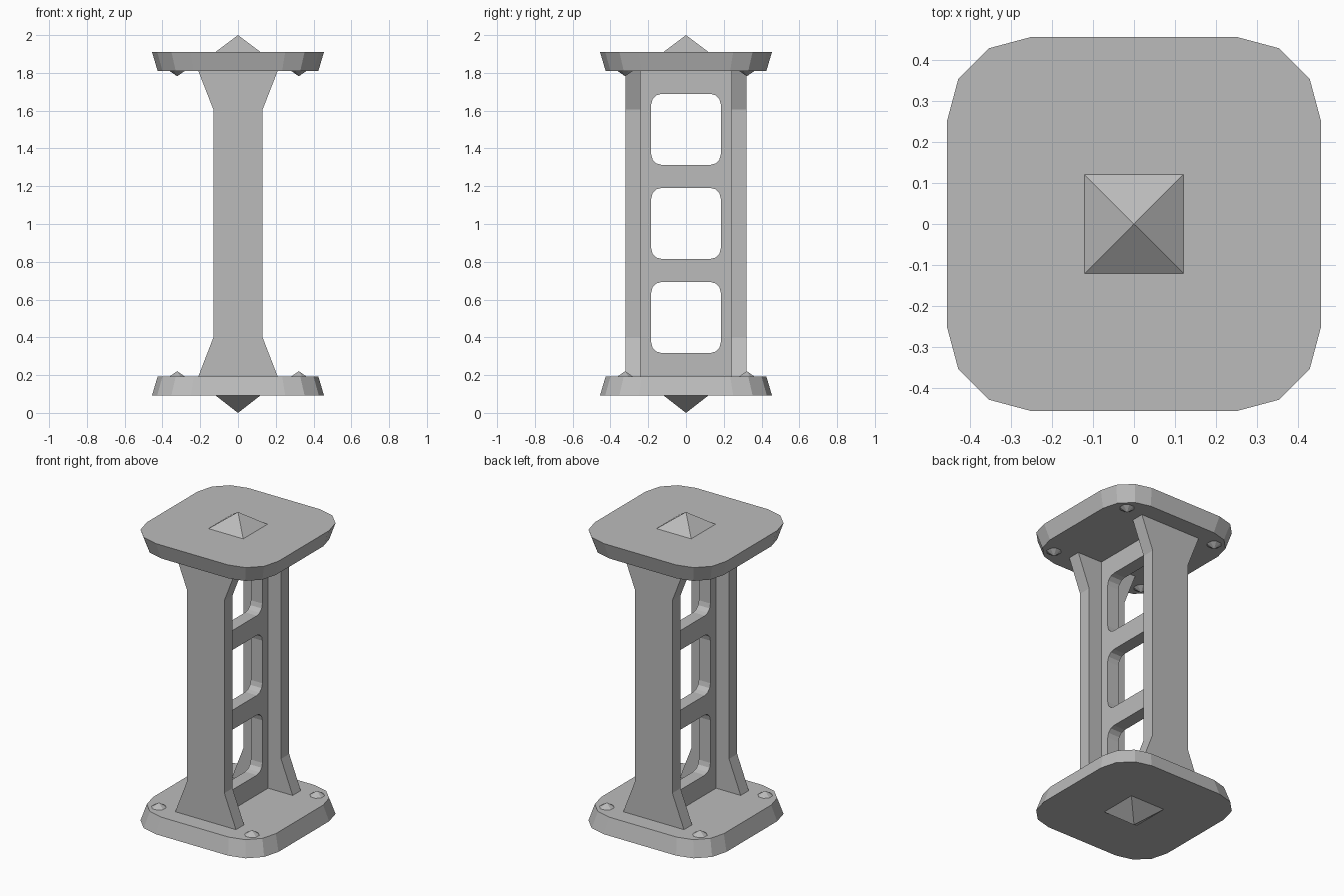
import bpy, bmesh, math
from mathutils import Matrix, Vector

old = bpy.data.objects.get("Cube")
if old:
    bpy.data.objects.remove(old, do_unlink=True)

GREY = (0.5, 0.5, 0.5, 1)
metal = bpy.data.materials.new("plain grey")
metal.use_nodes = True
metal.diffuse_color = GREY
metal.node_tree.nodes["Principled BSDF"].inputs["Base Color"].default_value = GREY

LOW, HIGH = 0.193, 1.81       # inner faces of the two plates
PLATE_T = 0.1


def finish(name, bm):
    bmesh.ops.recalc_face_normals(bm, faces=bm.faces)
    mesh = bpy.data.meshes.new(name)
    bm.to_mesh(mesh)
    bm.free()
    mesh.materials.append(metal)
    obj = bpy.data.objects.new(name, mesh)
    bpy.context.collection.objects.link(obj)
    return obj


def loft(name, bottom, top):
    """Solid between two matching outlines."""
    bm = bmesh.new()
    a = [bm.verts.new(p) for p in bottom]
    b = [bm.verts.new(p) for p in top]
    bm.faces.new(a)
    bm.faces.new(b)
    for i in range(len(a)):
        j = (i + 1) % len(a)
        bm.faces.new((a[i], a[j], b[j], b[i]))
    return finish(name, bm)


def rounded(w, h, r):
    """Rounded rectangle outline, three flats per corner."""
    pts = []
    for k, (sx, sy) in enumerate([(1, 1), (-1, 1), (-1, -1), (1, -1)]):
        for s in range(4):
            t = math.radians(90 * k + 30 * s)
            pts.append((sx * (w - r) + r * math.cos(t), sy * (h - r) + r * math.sin(t)))
    return pts


def spike(name, x, y, z, radius, height, sides, turn):
    """Pyramid on a plate; a negative height points down."""
    bm = bmesh.new()
    bmesh.ops.create_cone(bm, cap_ends=True, segments=sides, radius1=radius, radius2=0,
                          depth=abs(height), matrix=Matrix.Rotation(turn, 4, 'Z'))
    for v in bm.verts:
        v.co.z = (v.co.z + abs(height) / 2) * math.copysign(1, height)
        v.co += Vector((x, y, z))
    return finish(name, bm)


# End plates with sloping rims, centre points and corner studs
for label, inner, d in (("bottom", LOW, -1), ("top", HIGH, 1)):
    outer = inner + d * PLATE_T
    edge = rounded(0.455, 0.455, 0.205)
    loft(label + "_plate", [(x * 0.935, y * 0.935, inner) for x, y in edge],
         [(x, y, outer) for x, y in edge])
    tip = 2 if d > 0 else 0
    spike(label + "_point", 0, 0, outer, 0.12 * math.sqrt(2), tip - outer, 4, math.pi / 4)
    for sx in (-1, 1):
        for sy in (-1, 1):
            spike(f"{label}_stud_{'left' if sx > 0 else 'right'}_{'back' if sy > 0 else 'front'}",
                  sx * 0.322, sy * 0.322, inner, 0.043, -d * 0.028, 8, math.pi / 8)

# Flared flanges, front and back
half = [(0.21, LOW), (0.13, 0.4), (0.13, 1.605), (0.21, HIGH)]
flange = half + [(-x, z) for x, z in reversed(half)]
for name, y0, y1 in (("front_flange", -0.32, -0.24), ("back_flange", 0.24, 0.32)):
    loft(name, [(x, y0, z) for x, z in flange], [(x, y1, z) for x, z in flange])

# Centre web with three rounded windows
web = loft("web", [(-0.04, y, z) for y, z in ((-.24, LOW), (.24, LOW), (.24, HIGH), (-.24, HIGH))],
           [(0.04, y, z) for y, z in ((-.24, LOW), (.24, LOW), (.24, HIGH), (-.24, HIGH))])
for i in range(3):
    hole = [(y, z + 0.505 + 0.498 * i) for y, z in rounded(0.184, 0.188, 0.055)]
    cutter = loft(f"window_cutter_{i + 1}", [(-0.1, y, z) for y, z in hole],
                  [(0.1, y, z) for y, z in hole])
    cutter.hide_render = True
    cutter.hide_set(True)
    cut = web.modifiers.new(f"window_{i + 1}", 'BOOLEAN')
    cut.operation = 'DIFFERENCE'
    cut.solver = 'EXACT'
    cut.object = cutter
